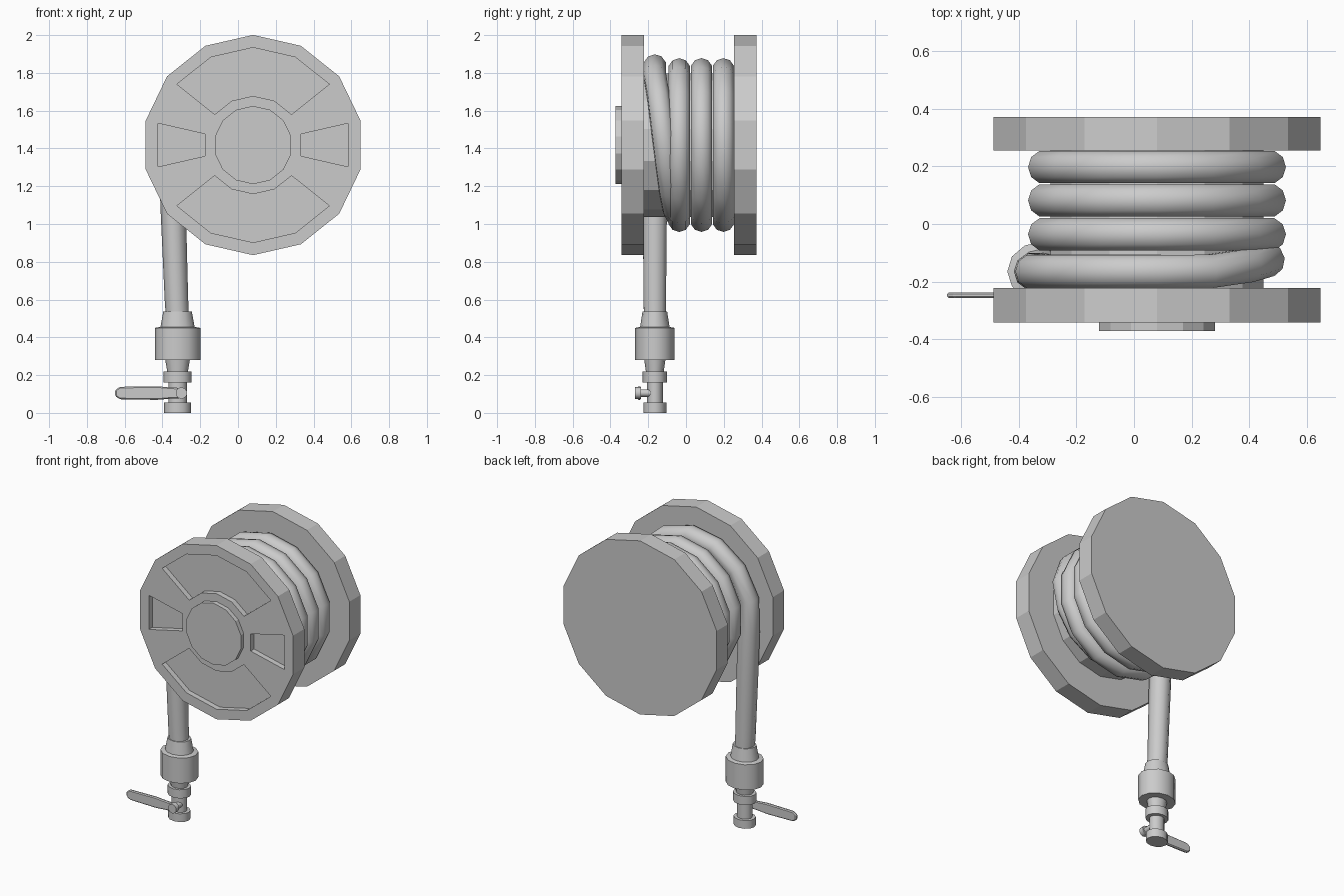
import bpy, bmesh, math
from mathutils import Vector

if "Cube" in bpy.data.objects:
    bpy.data.objects.remove(bpy.data.objects["Cube"])

N = 14                      # sides of the reel
CX, CZ = 0.08, 1.418        # reel axis
FX, FY = -0.32, -0.165      # hose fitting axis


def finish(bm, name, smooth=None):
    bmesh.ops.remove_doubles(bm, verts=bm.verts, dist=1e-5)
    bmesh.ops.recalc_face_normals(bm, faces=bm.faces)
    me = bpy.data.meshes.new(name)
    bm.to_mesh(me)
    bm.free()
    ob = bpy.data.objects.new(name, me)
    bpy.context.collection.objects.link(ob)
    if smooth:
        shade(ob, smooth)
    return ob


def shade(ob, angle):
    bpy.ops.object.select_all(action='DESELECT')
    ob.select_set(True)
    bpy.context.view_layer.objects.active = ob
    bpy.ops.object.shade_smooth_by_angle(angle=math.radians(angle))


def rim(r, y, i):
    a = math.tau * i / N
    return Vector((CX + r * math.sin(a), y, CZ + r * math.cos(a)))


def quad(bm, *pts):
    bm.faces.new([bm.verts.new(p) for p in pts])


def band(bm, i, r0, y0, r1, y1):
    quad(bm, rim(r0, y0, i), rim(r0, y0, i + 1), rim(r1, y1, i + 1), rim(r1, y1, i))


def cap(bm, r, y):
    bm.faces.new([bm.verts.new(rim(r, y, i)) for i in range(N)])


def disc(name, r, y0, y1):
    bm = bmesh.new()
    for i in range(N):
        band(bm, i, r, y0, r, y1)
    cap(bm, r, y0)
    cap(bm, r, y1)
    return finish(bm, name)


# Back flange and the drum between the flanges
disc("back_flange", 0.583, 0.255, 0.372)
disc("drum", 0.38, -0.23, 0.26)

# Front flange: recessed panels, spokes and raised hub
R, RP, RI, RH = 0.583, 0.516, 0.26, 0.207
YB, YF, YP, YH = -0.223, -0.342, -0.305, -0.372
panel = {0, 1, 3, 5, 6, 7, 8, 10, 12, 13}
bm = bmesh.new()
cap(bm, R, YB)
cap(bm, RH, YH)
for i in range(N):
    band(bm, i, R, YB, R, YF)
    band(bm, i, R, YF, RP, YF)
    band(bm, i, RI, YF, RH, YF)
    band(bm, i, RH, YF, RH, YH)
    if i not in panel:
        band(bm, i, RP, YF, RI, YF)
        continue
    band(bm, i, RP, YF, RP, YP)
    band(bm, i, RP, YP, RI, YP)
    band(bm, i, RI, YP, RI, YF)
    for edge, neighbour in ((i, (i - 1) % N), (i + 1, (i + 1) % N)):
        if neighbour not in panel:
            quad(bm, rim(RP, YF, edge), rim(RI, YF, edge), rim(RI, YP, edge), rim(RP, YP, edge))
finish(bm, "front_flange")

# Three full turns of hose
for k, y in enumerate((0.198, 0.082, -0.036)):
    bpy.ops.mesh.primitive_torus_add(major_segments=N, minor_segments=10, major_radius=0.401,
                                     minor_radius=0.059, location=(CX, y, CZ),
                                     rotation=(math.pi / 2, math.pi / 2, 0))
    bpy.context.object.name = f"hose_turn_{k + 1}"
    shade(bpy.context.object, 50)

# Last turn: leaves the coil at the lower right, crosses over the top, hangs down on the left
path = []
steps = 10
for i in range(steps + 1):
    t = i / steps
    a = math.radians(180 - 257 * t)
    r = 0.36 + 0.085 * t if t > 0.35 else 0.375
    y = -0.045 - 0.12 * min(1, t / 0.6)
    path.append((CX + r * math.sin(a), y, CZ + r * math.cos(a), 1.0))
path += [(-0.352, FY, 1.30, 1.08), (-0.343, FY, 1.08, 1.1), (FX - 0.006, FY, 0.60, 1.02), (FX, FY, 0.5, 1.0)]
cu = bpy.data.curves.new("hose_path", 'CURVE')
cu.dimensions = '3D'
cu.bevel_depth = 0.061
cu.bevel_resolution = 3
cu.use_fill_caps = True
sp = cu.splines.new('POLY')
sp.points.add(len(path) - 1)
for p, (x, y, z, rad) in zip(sp.points, path):
    p.co = (x, y, z, 1)
    p.radius = rad
tmp = bpy.data.objects.new("hose_path", cu)
bpy.context.collection.objects.link(tmp)
bpy.context.view_layer.update()
me = bpy.data.meshes.new_from_object(tmp.evaluated_get(bpy.context.evaluated_depsgraph_get()))
hose = bpy.data.objects.new("hanging_hose", me)
bpy.data.objects.remove(tmp)
bpy.context.collection.objects.link(hose)
shade(hose, 50)

# Coupling and valve turned from one profile, slightly oval
profile = [(0, 0), (0.061, 0), (0.061, 0.055), (0.042, 0.055), (0.042, 0.16), (0.064, 0.16),
           (0.064, 0.218), (0.047, 0.218), (0.056, 0.28), (0.104, 0.28), (0.104, 0.45),
           (0.078, 0.455), (0.065, 0.538), (0, 0.538)]
bm = bmesh.new()
vs = [bm.verts.new((r, 0, z)) for r, z in profile]
es = [bm.edges.new(e) for e in zip(vs, vs[1:])]
bmesh.ops.spin(bm, geom=vs + es, axis=(0, 0, 1), cent=(0, 0, 0), angle=math.tau, steps=12)
for v in bm.verts:
    v.co = (v.co.x * 1.16 + FX, v.co.y + FY, v.co.z)
finish(bm, "coupling_and_valve", 35)

# Valve spindle and its knob
for name, r, y0, y1 in (("valve_spindle", 0.02, -0.25, FY), ("spindle_knob", 0.031, -0.27, -0.238)):
    bpy.ops.mesh.primitive_cylinder_add(vertices=10, radius=r, depth=y1 - y0,
                                        location=(-0.30, (y0 + y1) / 2, 0.105),
                                        rotation=(math.pi / 2, 0, 0))
    bpy.context.object.name = name
    shade(bpy.context.object, 40)

# Lever handle: outline extruded in y with softened edges
half = [(-0.65, 0.016), (-0.625, 0.033), (-0.43, 0.036), (-0.36, 0.03), (-0.285, 0.026)]
outline = half + [(x, -h) for x, h in reversed(half)]
bm = bmesh.new()
f = bm.faces.new([bm.verts.new((x, -0.258, 0.105 + h)) for x, h in outline])
ext = bmesh.ops.extrude_face_region(bm, geom=[f], use_keep_orig=True)
for v in ext['geom']:
    if isinstance(v, bmesh.types.BMVert):
        v.co.y = -0.238
lever = finish(bm, "lever_handle")
bev = lever.modifiers.new("soft_edges", 'BEVEL')
bev.width = 0.006
bev.segments = 1
